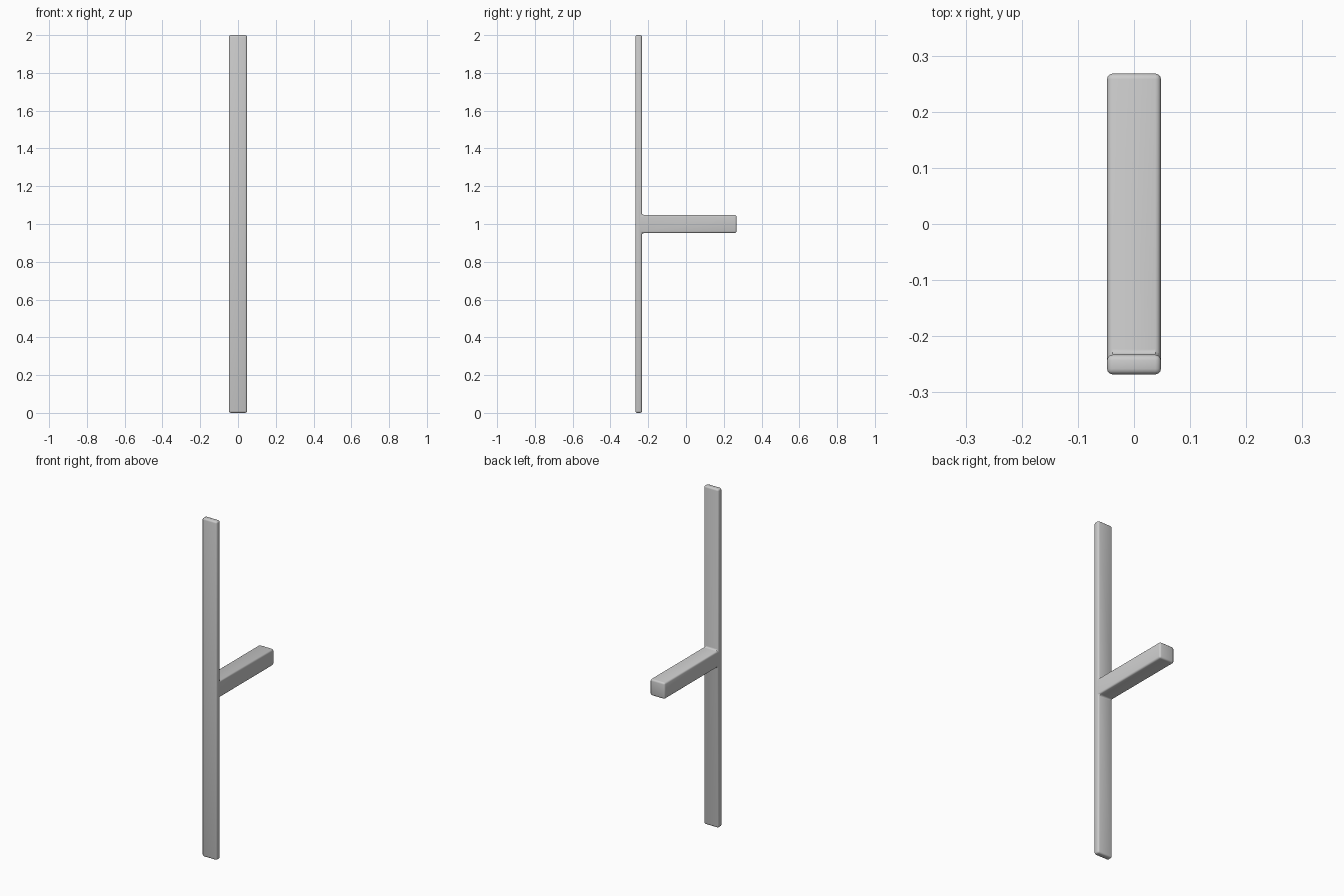
import bpy, bmesh

if "Cube" in bpy.data.objects:
    bpy.data.objects.remove(bpy.data.objects["Cube"])

HALF_W = 0.048          # half width along x
Y0, Y1 = -0.268, 0.268  # front face of plate, tip of arm
YP = -0.233             # back face of plate
ZA, ZB = 0.952, 1.048   # underside and top of arm

# T-shaped side profile (y, z)
profile = [(Y0, 0), (YP, 0), (YP, ZA), (Y1, ZA),
           (Y1, ZB), (YP, ZB), (YP, 2), (Y0, 2)]

# Extrude the profile across the width
bm = bmesh.new()
face = bm.faces.new([bm.verts.new((-HALF_W, y, z)) for y, z in profile])
ext = bmesh.ops.extrude_face_region(bm, geom=[face])
moved = [g for g in ext["geom"] if isinstance(g, bmesh.types.BMVert)]
bmesh.ops.translate(bm, verts=moved, vec=(2 * HALF_W, 0, 0))
bmesh.ops.recalc_face_normals(bm, faces=bm.faces)

mesh = bpy.data.meshes.new("plate_with_arm")
bm.to_mesh(mesh)
bm.free()
obj = bpy.data.objects.new("plate_with_arm", mesh)
bpy.context.collection.objects.link(obj)
bpy.context.view_layer.objects.active = obj
obj.select_set(True)

# Round all edges, including the inner corners where the arm meets the plate
bevel = obj.modifiers.new("rounded_edges", "BEVEL")
bevel.width = 0.01
bevel.segments = 3
bevel.limit_method = 'ANGLE'
bpy.ops.object.modifier_apply(modifier=bevel.name)
bpy.ops.object.shade_smooth_by_angle()
